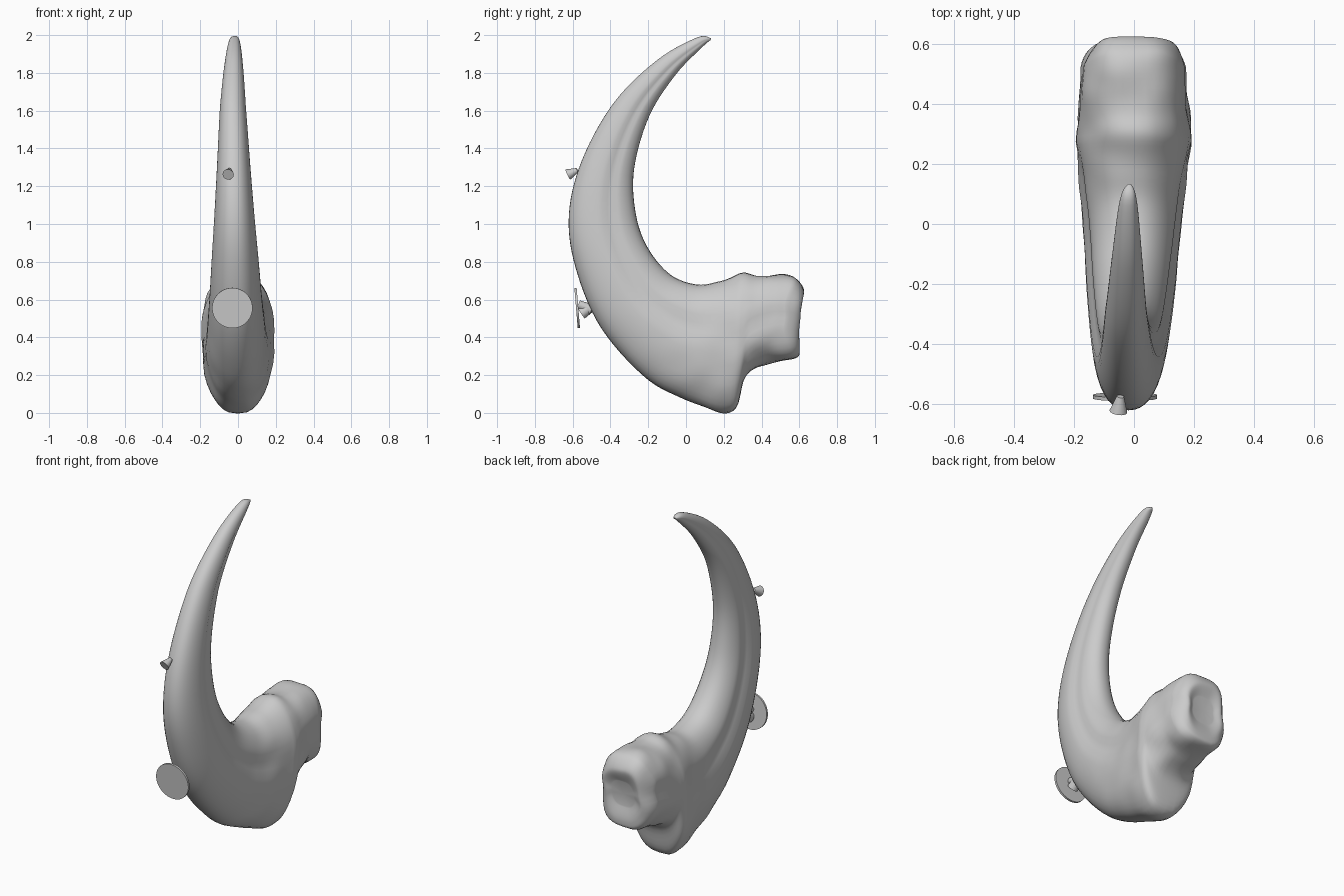
import bpy, bmesh, math
from mathutils import Vector, noise

if "Cube" in bpy.data.objects:
    bpy.data.objects.remove(bpy.data.objects["Cube"])

# Claw side profile, tip to joint: outer edge y,z paired with inner edge y,z
PROFILE = [
    (0.133, 1.983, 0.13, 1.974),
    (0.06, 1.988, 0.085, 1.935),
    (-0.15, 1.87, -0.055, 1.79),
    (-0.38, 1.645, -0.195, 1.57),
    (-0.55, 1.34, -0.275, 1.29),
    (-0.62, 1.05, -0.265, 1.05),
    (-0.585, 0.77, -0.2, 0.87),
    (-0.45, 0.45, -0.08, 0.73),
    (-0.2, 0.175, 0.06, 0.68),
    (0.06, 0.045, 0.18, 0.695),
    (0.25, 0.01, 0.29, 0.738),
    (0.315, 0.19, 0.37, 0.728),
    (0.43, 0.26, 0.47, 0.733),
    (0.575, 0.288, 0.577, 0.718),
    (0.602, 0.33, 0.625, 0.65),
    (0.585, 0.42, 0.60, 0.57),
]
STEPS, AROUND, HEEL = 7, 40, 10
LAST = len(PROFILE) - 1


def profile_at(t):
    """Smooth curve through the profile rows."""
    i = min(int(t), LAST - 1)
    f = t - i
    rows = [PROFILE[min(max(i + k, 0), LAST)] for k in (-1, 0, 1, 2)]
    return [0.5 * (2 * q + (r - p) * f + (2 * p - 5 * q + 4 * r - s) * f * f
                   + (3 * q - p - 3 * r + s) * f ** 3) for p, q, r, s in zip(*rows)]


def half_width(t):
    if t <= HEEL:
        return 0.006 + 0.188 * (t / HEEL) ** 0.9
    return 0.194 - 0.003 * (t - HEEL) - 0.05 * max(0, t - LAST + 2) ** 1.1


def clamp(v):
    return max(0, min(1, v))


def ring_points(t):
    oy, oz, iy, iz = profile_at(t)
    outer, inner = Vector((0, oy, oz)), Vector((0, iy, iz))
    mid, half = (outer + inner) / 2, (outer - inner) / 2
    lean = -0.027 * max(0, 1 - abs(t - 3) / 7)
    taper = 0.08 * math.exp(-((t - HEEL) / 1.5) ** 2)
    groove = 0.13 * clamp(t / 2) * clamp((HEEL - t) / 2)
    waist = 0.09 * clamp((t - HEEL) / 2)
    rough = 0.015 * clamp((t - 7) / 4)
    pts = []
    for k in range(AROUND):
        a = math.tau * k / AROUND
        s, c = math.sin(a), math.cos(a)
        # heel is squarer on its outer side, knob squarer on its top
        square = 0.88 - 0.22 * clamp((t - 8) / 2) * clamp(c + 0.5) - 0.15 * clamp(t - 12) * clamp(-c)
        x = math.copysign(abs(s) ** square, s) * half_width(t) * (1 - taper * c)
        # long groove on each flank, then a waist below the upper knob
        x *= 1 - groove * math.exp(-((c + 0.25) / 0.16) ** 2)
        x *= 1 - waist * math.exp(-((c + 0.05) / 0.25) ** 2)
        p = mid + half * c + Vector((lean + x, 0, 0))
        p.y -= 55 * x ** 4 * clamp(t - 12)
        normal = Vector((s, 0, 0)) + half.normalized() * c
        pts.append(p + normal * noise.noise(p * 8) * rough)
    return pts


def finish(bm, name):
    bmesh.ops.recalc_face_normals(bm, faces=bm.faces)
    mesh = bpy.data.meshes.new(name)
    bm.to_mesh(mesh)
    bm.free()
    obj = bpy.data.objects.new(name, mesh)
    bpy.context.collection.objects.link(obj)
    bpy.ops.object.select_all(action='DESELECT')
    obj.select_set(True)
    bpy.context.view_layer.objects.active = obj
    bpy.ops.object.shade_smooth_by_angle(angle=math.radians(50))


# Curved claw with heel and joint socket, lofted as one skin
bm = bmesh.new()
rings = [[bm.verts.new(p) for p in ring_points(i / STEPS)]
         for i in range(LAST * STEPS + 1)]
for lower, upper in zip(rings, rings[1:]):
    for k in range(AROUND):
        m = (k + 1) % AROUND
        bm.faces.new((lower[k], lower[m], upper[m], upper[k]))
for ring in (rings[0], rings[-1]):
    centre = bm.verts.new(sum((v.co for v in ring), Vector()) / AROUND)
    for k in range(AROUND):
        bm.faces.new((ring[k], ring[(k + 1) % AROUND], centre))
finish(bm, "claw")


def peg(name, start, end, r1, r2, segments=16):
    start, end = Vector(start), Vector(end)
    axis = end - start
    bm = bmesh.new()
    bmesh.ops.create_cone(bm, cap_ends=True, segments=segments,
                          radius1=r1, radius2=r2, depth=axis.length)
    bm.transform(axis.to_track_quat('Z', 'Y').to_matrix().to_4x4())
    bmesh.ops.translate(bm, verts=bm.verts, vec=(start + end) / 2)
    finish(bm, name)


# Front disc, its mounting stem and stub, and the small upper peg
peg("mount_disc", (-0.03, -0.582, 0.555), (-0.03, -0.570, 0.556), 0.107, 0.107, 48)
peg("mount_stem", (-0.03, -0.570, 0.575), (-0.03, -0.50, 0.545), 0.022, 0.03)
peg("mount_stub", (-0.03, -0.555, 0.525), (-0.03, -0.49, 0.57), 0.032, 0.025)
peg("upper_peg", (-0.052, -0.625, 1.262), (-0.045, -0.575, 1.285), 0.03, 0.012)
